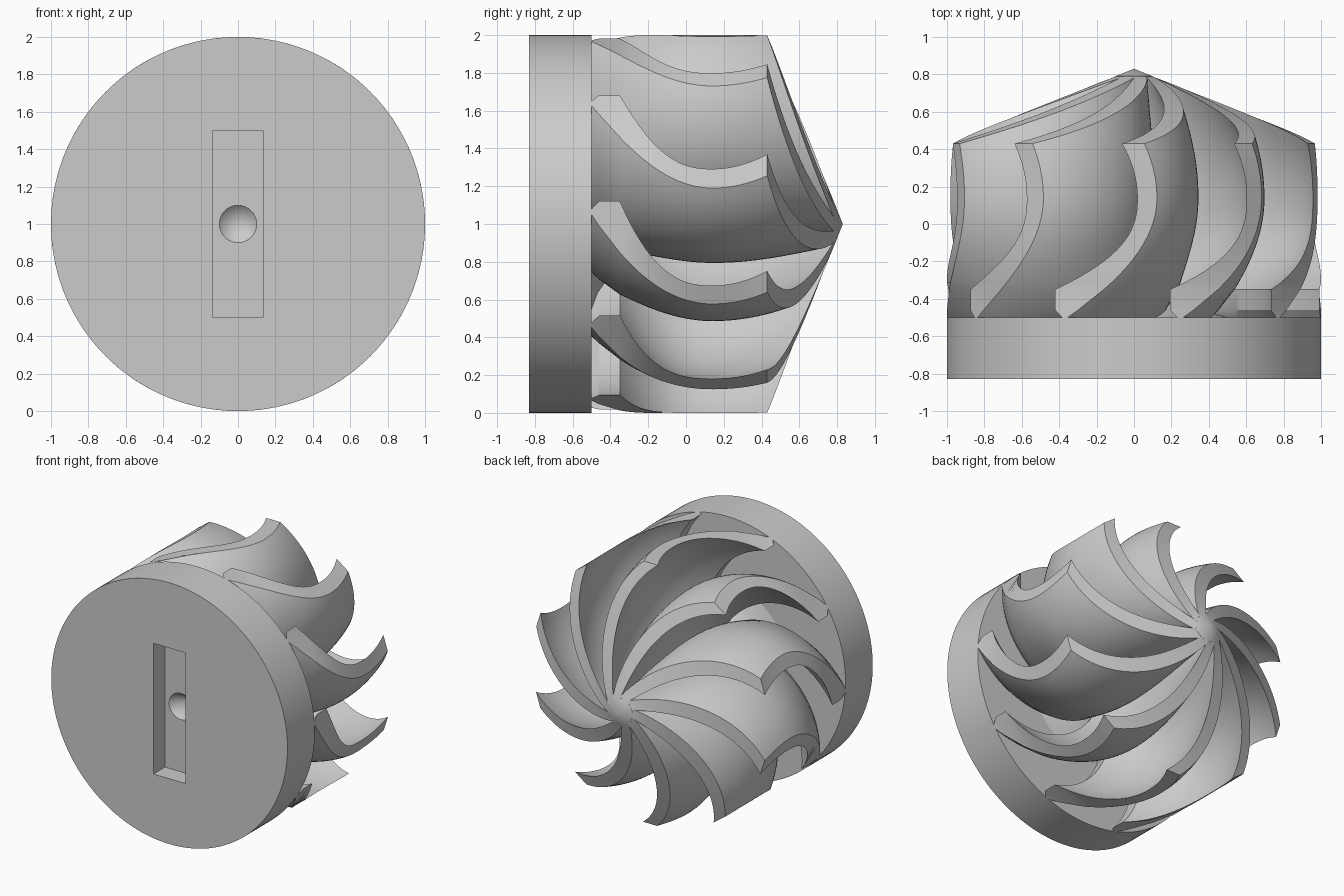
import bpy, bmesh, math
from mathutils import Matrix, Vector

cube = bpy.data.objects.get("Cube")
if cube:
    bpy.data.objects.remove(cube)

grey = bpy.data.materials.new("light_grey")
grey.use_nodes = True
grey.diffuse_color = (0.6, 0.6, 0.6, 1)
grey.node_tree.nodes["Principled BSDF"].inputs["Base Color"].default_value = (0.6, 0.6, 0.6, 1)

BASE_Y, RIM_Y, TIP_Y = -0.5, 0.43, 0.83
BLADES = 10


def make_object(name, bm):
    bmesh.ops.recalc_face_normals(bm, faces=bm.faces)
    mesh = bpy.data.meshes.new(name)
    bm.to_mesh(mesh)
    bm.free()
    obj = bpy.data.objects.new(name, mesh)
    bpy.context.collection.objects.link(obj)
    mesh.materials.append(grey)
    return obj


def lathe(name, profile, sides):
    """Revolve (radius, y) points around the horizontal axis; radius 0 makes a pole."""
    bm = bmesh.new()
    rings = []
    for r, y in profile:
        count = sides if r > 0 else 1
        rings.append([bm.verts.new((r * math.cos(math.tau * i / sides), y,
                                    1 + r * math.sin(math.tau * i / sides))) for i in range(count)])
    for a, b in zip(rings, rings[1:]):
        for i in range(sides):
            quad = [a[i % len(a)], a[(i + 1) % len(a)], b[(i + 1) % len(b)], b[i % len(b)]]
            bm.faces.new(list(dict.fromkeys(quad)))
    return make_object(name, bm)


def smooth(obj):
    bpy.ops.object.select_all(action="DESELECT")
    obj.select_set(True)
    bpy.context.view_layer.objects.active = obj
    bpy.ops.object.shade_smooth_by_angle(angle=math.radians(30))


# Base disc with a key slot and a conical centre mark
disc = lathe("base_disc", [(0, -TIP_Y), (1, -TIP_Y), (1, BASE_Y), (0, BASE_Y)], 128)
bm = bmesh.new()
bmesh.ops.create_cube(bm, size=1, matrix=Matrix.Translation((0, -TIP_Y, 1)) @ Matrix.Diagonal((0.27, 0.28, 1, 1)))
slot = make_object("slot_cutter", bm)
mark = lathe("mark_cutter", [(0, -0.75), (0.1, -0.75), (0.1, -0.69), (0, -0.59)], 48)
for cutter in (slot, mark):
    cutter.hide_render = True
    mod = disc.modifiers.new("cut", "BOOLEAN")
    mod.object = cutter
    mod.solver = "EXACT"
    bpy.context.view_layer.objects.active = disc
    bpy.ops.object.modifier_apply(modifier=mod.name)
    bpy.data.objects.remove(cutter)
smooth(disc)

# Central hub, flared at the base and pointed at the tip
hub = lathe("hub", [(0, BASE_Y), (0.5, BASE_Y), (0.4, -0.47), (0.28, -0.4), (0.16, -0.25),
                    (0.1, 0), (0.1, TIP_Y - 0.04), (0, TIP_Y)], 48)
smooth(hub)


def upper_edge(y):
    """Leading edge angle in degrees along the axis, with a blunt end near the base."""
    if y < -0.46:
        return 29 + (y + 0.46) * 60
    d = y - 0.14
    return 3 + 56 * d * d if d > 0 else 3 + 26 * min(1, -d / 0.49) ** 2.5


def lower_edge(y):
    d = y - 0.14
    return -3 + (46 if d > 0 else 68) * d * d


# One blade: a circular arc seen along the axis, twisted along it, trimmed by a cone
ARC_CENTRE, ARC_RADIUS = Vector((0.469, 0.374)), 0.65
ARC_START, ARC_END = 225, 324.8
NU, NV = 28, 24


def blade(name, turn):
    bm = bmesh.new()
    sheets = ([], [])
    for i in range(NU + 1):
        t = math.radians(ARC_START + (ARC_END - ARC_START) * i / NU)
        p = ARC_CENTRE + ARC_RADIUS * Vector((math.cos(t), math.sin(t)))
        r = min(p.length, 1)
        sweep = math.degrees(math.atan2(p.y, p.x))
        top = TIP_Y - (TIP_Y - RIM_Y) * r
        ys = [BASE_Y, -0.46] + [-0.35 + (top + 0.35) * j / (NV - 2) for j in range(NV - 1)]
        for sheet, side in zip(sheets, (1, -1)):
            row = []
            for y in ys:
                mid = (upper_edge(y) + lower_edge(y)) / 2
                half = (upper_edge(y) - lower_edge(y)) / 2 * r ** -0.6
                a = math.radians(turn + sweep + mid + side * half)
                row.append(bm.verts.new((r * math.cos(a), y, 1 + r * math.sin(a))))
            sheet.append(row)
    up, low = sheets
    for i in range(NU):
        for j in range(NV):
            for s in sheets:
                bm.faces.new((s[i][j], s[i + 1][j], s[i + 1][j + 1], s[i][j + 1]))
        for j in (0, NV):
            bm.faces.new((up[i][j], up[i + 1][j], low[i + 1][j], low[i][j]))
    for i in (0, NU):
        for j in range(NV):
            bm.faces.new((up[i][j], up[i][j + 1], low[i][j + 1], low[i][j]))
    obj = make_object(name, bm)
    smooth(obj)


for k in range(BLADES):
    blade(f"blade_{k + 1}", 86 + 360 / BLADES * k)
